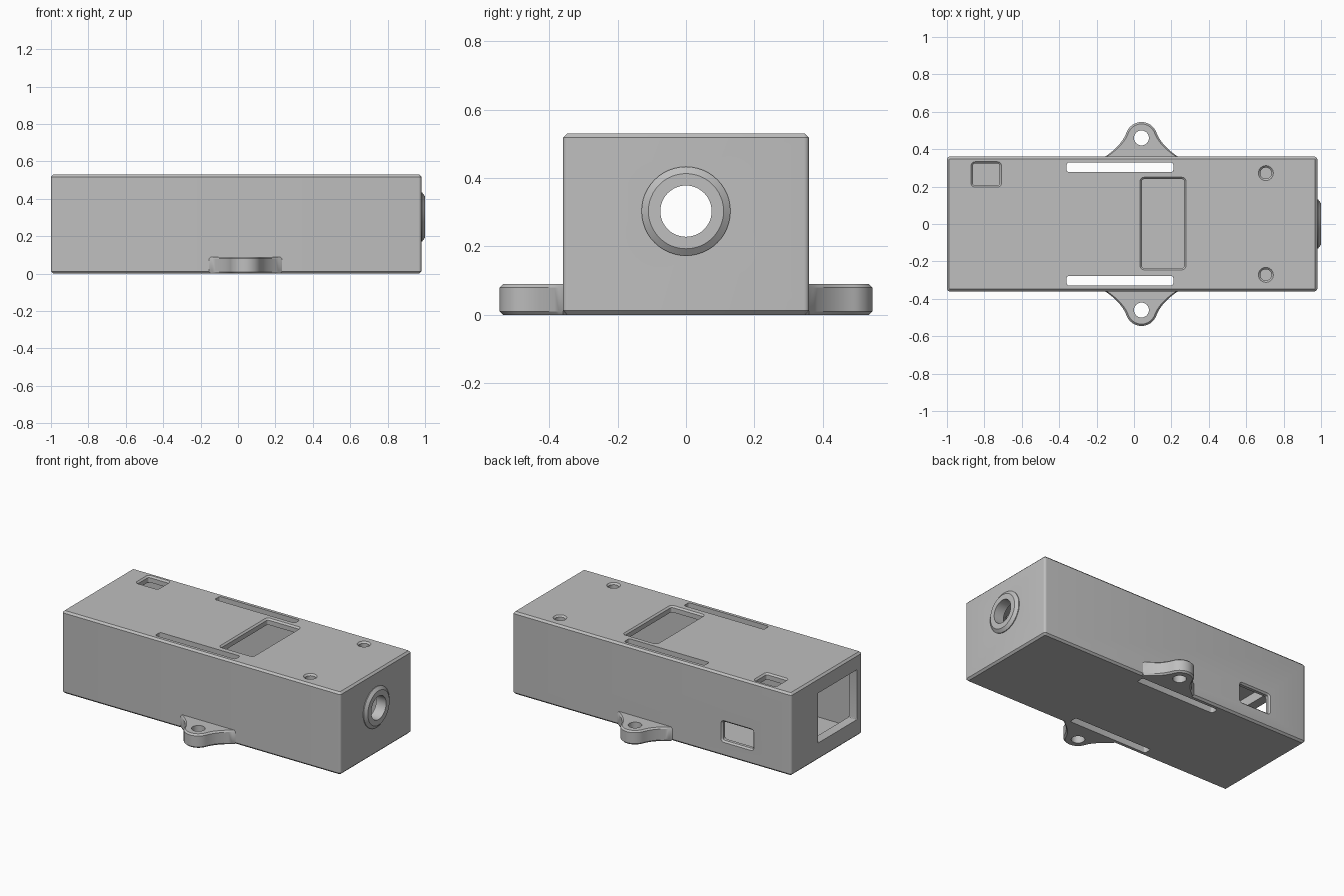
import bpy, bmesh
from math import cos, sin, pi, radians
from mathutils import Vector

cube = bpy.data.objects.get("Cube")
if cube:
    bpy.data.objects.remove(cube, do_unlink=True)

grey = bpy.data.materials.new("grey plastic")
grey.use_nodes = True
grey.diffuse_color = (0.52, 0.52, 0.52, 1)
grey.node_tree.nodes["Principled BSDF"].inputs["Base Color"].default_value = grey.diffuse_color


# Outlines: each returns a function of an outward offset
def rounded(u0, u1, v0, v1, r, n=5):
    def outline(g):
        pts = []
        for k, (u, v) in enumerate([(u1 - r, v1 - r), (u0 + r, v1 - r),
                                    (u0 + r, v0 + r), (u1 - r, v0 + r)]):
            for i in range(n + 1):
                a = (k + i / n) * pi / 2
                pts.append((u + (r + g) * cos(a), v + (r + g) * sin(a)))
        return pts
    return outline


def circle(u, v, r, n=48):
    return lambda g: [(u + (r + g) * cos(2 * pi * i / n), v + (r + g) * sin(2 * pi * i / n))
                      for i in range(n)]


def lug(cx, side):
    def outline(g):
        a0 = radians(22)
        tip, r = 0.46, 0.085 + g
        end = Vector((r * cos(a0), tip + r * sin(a0)))
        ctrl, base = Vector((0.105 + g, 0.42)), Vector((0.195 + g, 0.36))
        flank = [base * (1 - t) ** 2 + ctrl * 2 * t * (1 - t) + end * t * t
                 for t in (i / 10 for i in range(10))]
        flank.insert(0, Vector((base.x, 0.345)))
        arc = [(r * cos(a), tip + r * sin(a))
               for a in (a0 + (pi - 2 * a0) * i / 20 for i in range(21))]
        right = [(p.x, p.y) for p in flank]
        left = [(-x, y) for x, y in reversed(right)]
        return [(cx + x, side * y) for x, y in right + arc + left]
    return outline


# Solid from one outline at several (height, offset) levels along an axis
def solid(name, outline, levels, axis="z"):
    place = {"z": lambda u, v, h: (u, v, h),
             "x": lambda u, v, h: (h, u, v),
             "y": lambda u, v, h: (u, h, v)}[axis]
    bm = bmesh.new()
    rings = [[bm.verts.new(place(u, v, h)) for u, v in outline(g)] for h, g in levels]
    n = len(rings[0])
    for a, b in zip(rings, rings[1:]):
        for i in range(n):
            j = (i + 1) % n
            bm.faces.new((a[i], a[j], b[j], b[i]))
    bm.faces.new(rings[0])
    bm.faces.new(rings[-1])
    bmesh.ops.recalc_face_normals(bm, faces=bm.faces)
    mesh = bpy.data.meshes.new(name)
    bm.to_mesh(mesh)
    bm.free()
    mesh.materials.append(grey)
    ob = bpy.data.objects.new(name, mesh)
    bpy.context.collection.objects.link(ob)
    return ob


def activate(ob):
    bpy.ops.object.select_all(action="DESELECT")
    ob.select_set(True)
    bpy.context.view_layer.objects.active = ob


def combine(ob, tool, operation="DIFFERENCE"):
    activate(ob)
    mod = ob.modifiers.new("combine", "BOOLEAN")
    mod.operation, mod.solver, mod.object = operation, "EXACT", tool
    bpy.ops.object.modifier_apply(modifier=mod.name)
    bpy.data.objects.remove(tool, do_unlink=True)


def finish(ob):
    activate(ob)
    bpy.ops.object.shade_smooth_by_angle(angle=radians(30))


# Case with chamfered edges and the raised ring on its end
case = solid("case", rounded(-1, 0.98, -0.36, 0.36, 0.015),
             [(0, -0.012), (0.012, 0), (0.518, 0), (0.53, -0.012)])
ring = solid("end_ring", circle(0, 0.303, 0.13),
             [(0.95, 0), (0.985, 0), (1.0, -0.02)], "x")
combine(case, ring, "UNION")

# Hollow interior
combine(case, solid("cavity", rounded(-0.94, 0.93, -0.33, 0.33, 0.01),
                    [(0.04, 0), (0.49, 0)]))

# Openings in the lid
TOP = [(0.45, 0), (0.52, 0), (0.54, 0.02)]
combine(case, solid("display_opening", rounded(0.042, 0.268, -0.235, 0.24, 0.012), TOP))
combine(case, solid("button_opening", rounded(-0.862, -0.718, 0.207, 0.323, 0.012), TOP))
for side in (-1, 1):
    combine(case, solid("screw_hole", circle(0.705, side * 0.272, 0.03, 32), TOP))
    # Strap slots run through lid and floor
    v = side * 0.303
    combine(case, solid("strap_slot", rounded(-0.36, 0.21, v - 0.0255, v + 0.0255, 0.012),
                        [(-0.1, 0), (0.6, 0)]))

# Round port, rectangular end opening and back window
combine(case, solid("port", circle(0, 0.303, 0.075), [(0.85, 0), (1.1, 0)], "x"))
combine(case, solid("end_opening", rounded(-0.31, 0.09, 0.11, 0.43, 0.005),
                    [(-1.1, 0), (-0.9, 0)], "x"))
combine(case, solid("back_window", rounded(-0.725, -0.51, 0.1, 0.22, 0.012),
                    [(0.3, 0), (0.35, 0), (0.37, 0.02)], "y"))
finish(case)

# Mounting lugs on both long sides
for name, side in (("front_lug", -1), ("back_lug", 1)):
    ear = solid(name, lug(0.04, side),
                [(0, -0.01), (0.01, 0), (0.08, 0), (0.09, -0.01)])
    combine(ear, solid("lug_hole", circle(0.04, side * 0.46, 0.04, 32),
                       [(-0.1, 0), (0.2, 0)]))
    finish(ear)
